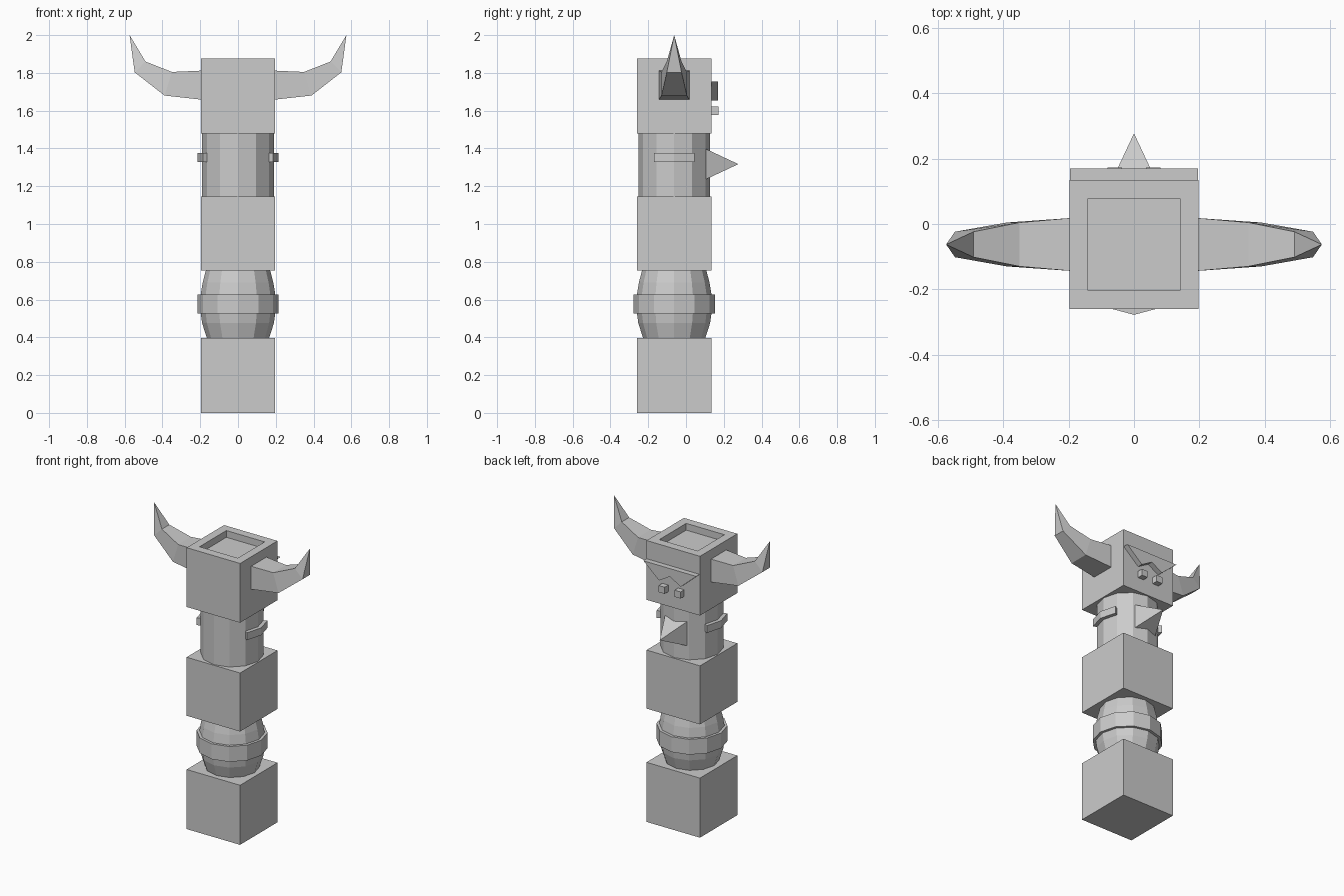
import bpy, bmesh
from math import cos, sin, pi

if "Cube" in bpy.data.objects:
    bpy.data.objects.remove(bpy.data.objects["Cube"], do_unlink=True)

stone = bpy.data.materials.new("light grey")
stone.use_nodes = True
grey = (0.6, 0.6, 0.6, 1)
stone.diffuse_color = grey
stone.node_tree.nodes["Principled BSDF"].inputs["Base Color"].default_value = grey

CY = -0.0625          # axis of the pole
HALF = 0.197          # half width of the blocks
FACE = CY + HALF      # plane that carries the carved face


def add_object(name, bm):
    bmesh.ops.recalc_face_normals(bm, faces=bm.faces)
    mesh = bpy.data.meshes.new(name)
    bm.to_mesh(mesh)
    bm.free()
    mesh.materials.append(stone)
    obj = bpy.data.objects.new(name, mesh)
    bpy.context.collection.objects.link(obj)
    return obj


def loft(name, sections, closed=False):
    """Skin matching sections; a one-point section makes a tip."""
    bm = bmesh.new()
    rings = [[bm.verts.new(p) for p in s] for s in sections]
    pairs = list(zip(rings, rings[1:]))
    if closed:
        pairs.append((rings[-1], rings[0]))
    for a, b in pairs:
        for i in range(len(a)):
            j = (i + 1) % len(a)
            if len(b) == 1:
                bm.faces.new((a[i], a[j], b[0]))
            else:
                bm.faces.new((a[i], a[j], b[j], b[i]))
    if not closed:
        for r in (rings[0], rings[-1]):
            if len(r) > 2:
                bm.faces.new(r)
    return add_object(name, bm)


def square(half, z):
    return [(x * half, CY + y * half, z)
            for x, y in ((-1, -1), (1, -1), (1, 1), (-1, 1))]


def turned(name, profile, sides=12):
    """Faceted drum from (radius, height) pairs."""
    return loft(name, [[(r * cos(2 * pi * i / sides), CY + r * sin(2 * pi * i / sides), z)
                        for i in range(sides)] for r, z in profile])


def box(name, x0, x1, y0, y1, z0, z1):
    return loft(name, [[(x0, y0, z), (x1, y0, z), (x1, y1, z), (x0, y1, z)]
                       for z in (z0, z1)])


# Stacked blocks; the head has a sunken square in its top
loft("base_block", [square(HALF, 0), square(HALF, 0.397)])
loft("middle_block", [square(HALF, 0.755), square(HALF, 1.145)])
loft("head_block", [square(HALF, 1.48), square(HALF, 1.875),
                    square(0.141, 1.875), square(0.141, 1.83)])

# Barrel with its band, and the bird's drum
turned("barrel", [(0.165, 0.397), (0.19, 0.475), (0.197, 0.525),
                  (0.197, 0.63), (0.187, 0.69), (0.17, 0.755)])
turned("barrel_band", [(0.215, 0.525), (0.215, 0.627)])
turned("bird_drum", [(0.19, 1.145), (0.19, 1.48)])

# Beak: a square pyramid
loft("beak", [[(x * 0.083, 0.10, 1.317 + z * 0.083)
               for x, z in ((-1, -1), (1, -1), (1, 1), (-1, 1))],
              [(0, 0.277, 1.317)]])

# Paired parts
for s, side in ((1, "left"), (-1, "right")):
    # Wing: short strip wrapped around the drum
    loft(side + "_wing", [[(s * r * cos(a), CY + r * sin(a), z)
                           for r, z in ((0.18, 1.327), (0.215, 1.327),
                                        (0.215, 1.376), (0.18, 1.376))]
                          for a in (-pi / 6, 0, pi / 6)])
    # Horn: top point, bottom point and half depth of each section
    horn = []
    for xt, zt, xb, zb, d in ((0.19, 1.812, 0.19, 1.658, 0.081),
                              (0.35, 1.805, 0.389, 1.68, 0.067),
                              (0.49, 1.86, 0.547, 1.803, 0.039)):
        horn.append([(s * xt, CY - d, zt), (s * xt, CY + d, zt),
                     (s * xb, CY + d, zb), (s * xb, CY - d, zb)])
    loft(side + "_horn", horn + [[(s * 0.574, CY, 2.0)]])
    # Eye
    box(side + "_eye", *sorted((s * 0.036, s * 0.081)), FACE - 0.01, 0.173, 1.577, 1.621)

# Brow: plate with two downward points
outline = [(-0.195, 1.754), (-0.08, 1.654), (0, 1.7), (0.08, 1.654), (0.195, 1.754)]
loft("brow", [[(x, y, z) for x, z in outline] for y in (FACE - 0.005, 0.17)])
